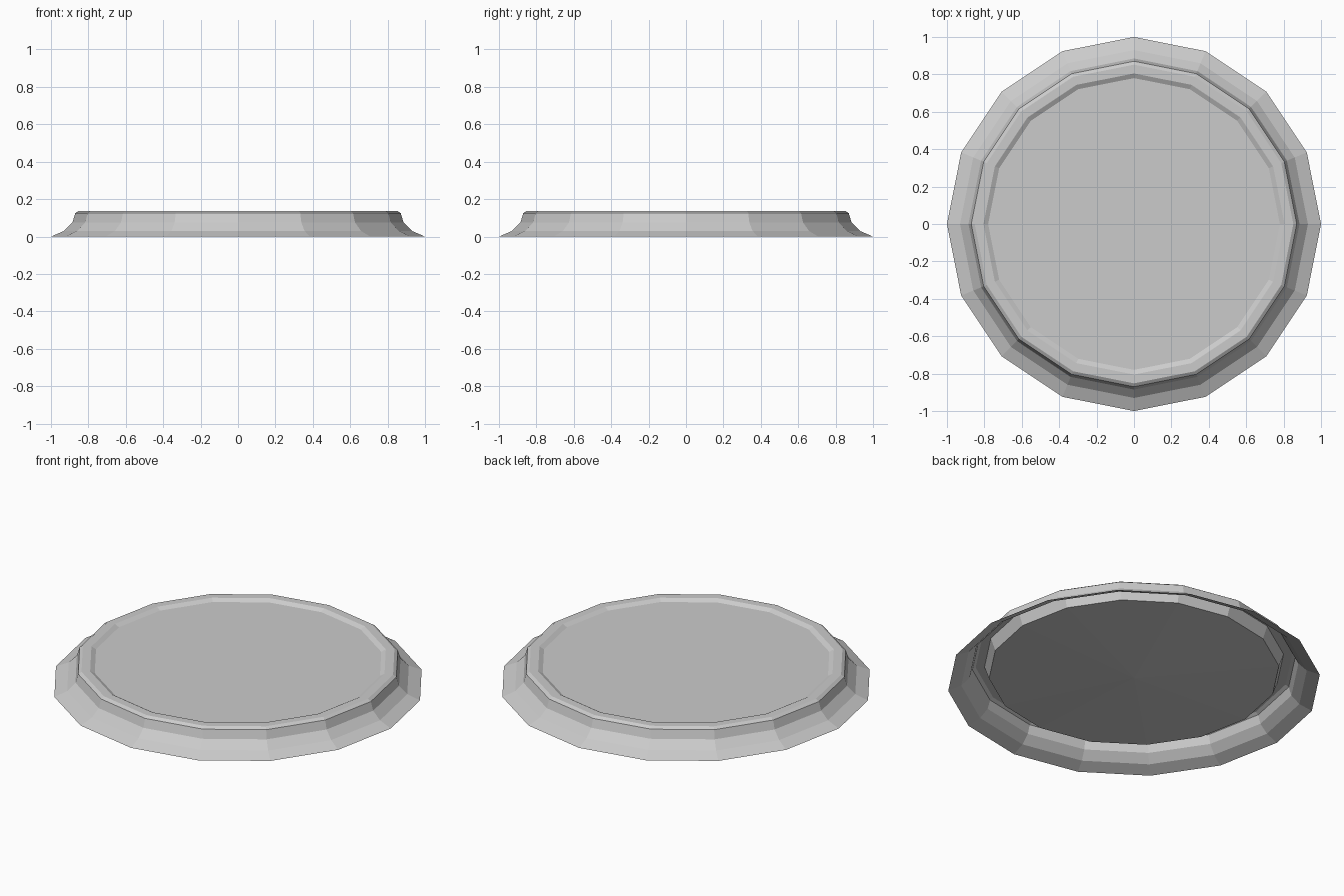
import bpy, bmesh, math

if "Cube" in bpy.data.objects:
    bpy.data.objects.remove(bpy.data.objects["Cube"])

SIDES = 16


def lathe(name, profile):
    """Spin an (r, z) profile round z; a point with r = 0 closes as a fan."""
    bm = bmesh.new()
    rings = []
    for r, z in profile:
        if r == 0:
            rings.append([bm.verts.new((0, 0, z))] * SIDES)
        else:
            rings.append([bm.verts.new((r * math.cos(2 * math.pi * i / SIDES),
                                        r * math.sin(2 * math.pi * i / SIDES), z))
                          for i in range(SIDES)])
    for a, b in zip(rings, rings[1:]):
        for i in range(SIDES):
            j = (i + 1) % SIDES
            quad = [a[i], a[j], b[j], b[i]]
            bm.faces.new(list(dict.fromkeys(quad)))
    mesh = bpy.data.meshes.new(name)
    bm.to_mesh(mesh)
    bm.free()
    obj = bpy.data.objects.new(name, mesh)
    bpy.context.collection.objects.link(obj)
    return obj


# flared skirt, rounded rim and slightly sunken flat top, open underneath
lathe("flared_lid", [(1.0, 0.0), (0.93, 0.03), (0.885, 0.075), (0.87, 0.125),
                     (0.852, 0.137), (0.805, 0.137), (0.78, 0.123), (0, 0.123)])

# inner plug below the top, with a very shallow pointed underside
lathe("inner_plug", [(0, 0.03), (0.78, 0.065), (0.805, 0.137)])
